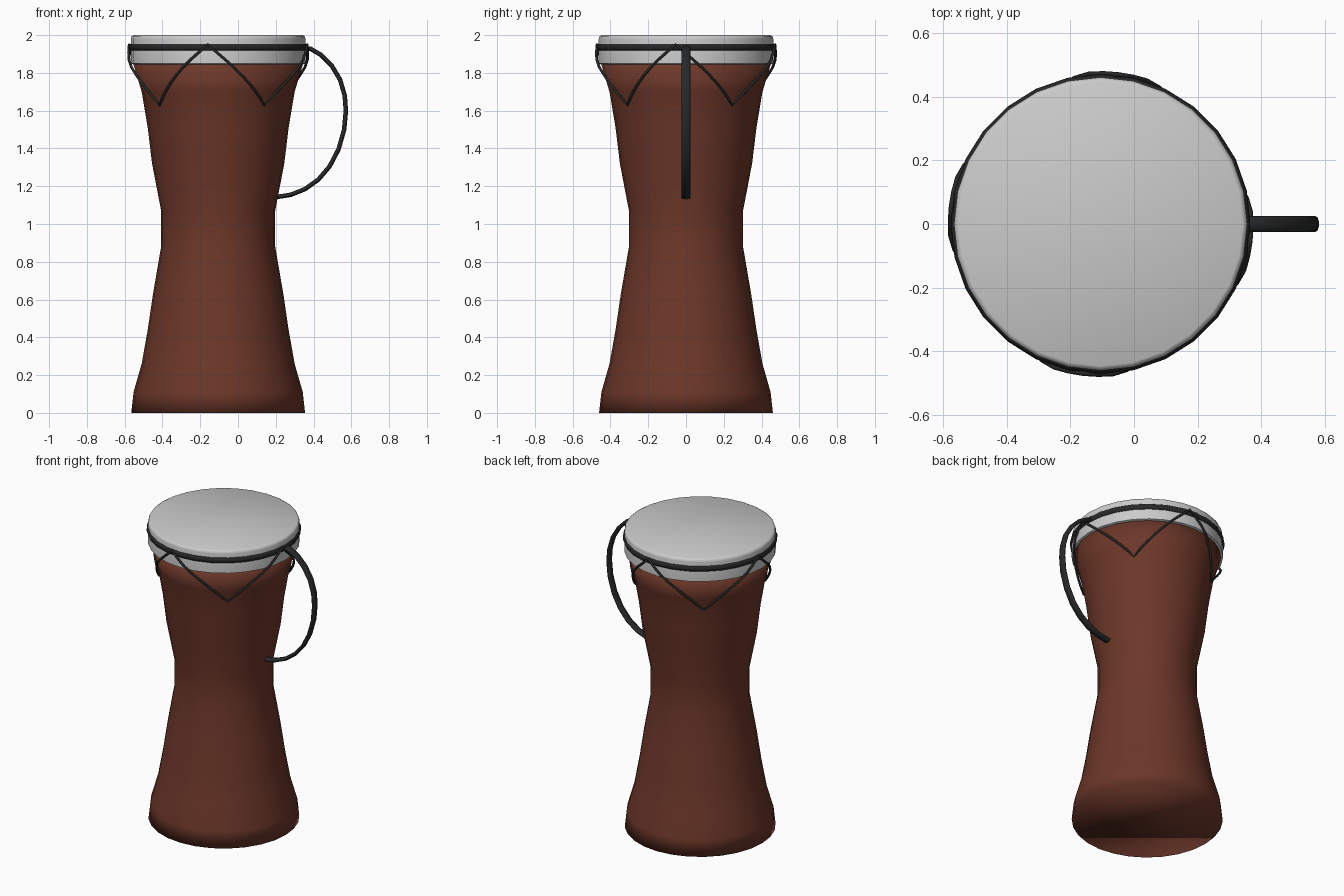
import bpy, bmesh
from math import pi, sin, cos, radians

if "Cube" in bpy.data.objects:
    bpy.data.objects.remove(bpy.data.objects["Cube"])

CX = -0.105   # drum axis
SEG = 28


def material(name, rgb):
    m = bpy.data.materials.new(name)
    m.diffuse_color = (*rgb, 1)
    m.use_nodes = True
    m.node_tree.nodes["Principled BSDF"].inputs["Base Color"].default_value = m.diffuse_color
    return m


wood = material("wood", (0.15, 0.038, 0.022))
black = material("black", (0.02, 0.021, 0.022))


def finish(name, bm, mat=None, sharp=None):
    bmesh.ops.recalc_face_normals(bm, faces=bm.faces)
    me = bpy.data.meshes.new(name)
    bm.to_mesh(me)
    bm.free()
    ob = bpy.data.objects.new(name, me)
    bpy.context.collection.objects.link(ob)
    if mat:
        me.materials.append(mat)
    me.shade_smooth()
    if sharp:
        me.set_sharp_from_angle(angle=radians(sharp))
    return ob


def skin_rings(bm, rings, closed=False, caps=True):
    """Bridge consecutive vertex rings with quads."""
    n = len(rings[0])
    pairs = list(zip(rings, rings[1:]))
    if closed:
        pairs.append((rings[-1], rings[0]))
    for a, b in pairs:
        for i in range(n):
            j = (i + 1) % n
            bm.faces.new((a[i], a[j], b[j], b[i]))
    if caps and not closed:
        bm.faces.new(rings[0])
        bm.faces.new(rings[-1])


def lathe(name, profile, mat=None, sharp=None, closed=False):
    bm = bmesh.new()
    rings = [[bm.verts.new((CX + r * cos(2 * pi * i / SEG), r * sin(2 * pi * i / SEG), z))
              for i in range(SEG)] for r, z in profile]
    skin_rings(bm, rings, closed)
    return finish(name, bm, mat, sharp)


def tube(name, points, radius, cyclic=False, mat=None):
    cu = bpy.data.curves.new(name, 'CURVE')
    cu.dimensions = '3D'
    cu.bevel_depth = radius
    cu.bevel_resolution = 1
    cu.use_fill_caps = True
    sp = cu.splines.new('POLY')
    sp.points.add(len(points) - 1)
    for p, co in zip(sp.points, points):
        p.co = (*co, 1)
    sp.use_cyclic_u = cyclic
    ob = bpy.data.objects.new(name, cu)
    bpy.context.collection.objects.link(ob)
    cu.materials.append(mat)
    return ob


# Waisted wooden shell
shell = [(0.46, 0), (0.448, 0.11), (0.405, 0.26), (0.373, 0.44), (0.345, 0.63), (0.302, 0.88),
         (0.302, 1.07), (0.35, 1.32), (0.373, 1.51), (0.405, 1.70), (0.45, 1.85)]
lathe("drum_shell", shell, wood)

# Drum skin with softened rim
lathe("drum_skin", [(0.45, 1.845), (0.462, 1.85), (0.462, 1.98), (0.458, 1.994), (0.447, 2.0)], sharp=50)

# Black hoop round the skin
lathe("hoop", [(0.448 + 0.024 * cos(a * pi / 4), 1.936 + 0.024 * sin(a * pi / 4)) for a in range(8)],
      black, closed=True)


# Zigzag lacing that hugs the skin and shell
def lace_radius(z):
    if z > 1.84:
        return 0.474
    t = (z - 1.63) / 0.21
    return 0.394 + 0.076 * t


STEPS = 8
lace = []
for k in range(8):
    z0, z1 = (1.95, 1.63) if k % 2 == 0 else (1.63, 1.95)
    for s in range(STEPS):
        t = s / STEPS
        a = radians(-96.7 + 45 * (k + t))
        z = z0 + (z1 - z0) * t
        r = lace_radius(z)
        lace.append((CX + r * cos(a), r * sin(a), z))
tube("lacing", lace, 0.0075, True, black)

# Carrying strap: flat oval section swept along an arc in the xz plane
path = [(0.34, 1.935), (0.385, 1.927), (0.44, 1.895), (0.495, 1.84), (0.54, 1.765), (0.565, 1.68),
        (0.571, 1.60), (0.562, 1.50), (0.532, 1.395), (0.485, 1.305), (0.425, 1.235),
        (0.355, 1.185), (0.28, 1.155), (0.20, 1.142)]
bm = bmesh.new()
rings = []
for i, (x, z) in enumerate(path):
    x0, z0 = path[max(i - 1, 0)]
    x1, z1 = path[min(i + 1, len(path) - 1)]
    length = ((x1 - x0) ** 2 + (z1 - z0) ** 2) ** 0.5
    nx, nz = -(z1 - z0) / length, (x1 - x0) / length
    ring = []
    for k in range(12):
        u, v = 0.012 * cos(k * pi / 6), 0.025 * sin(k * pi / 6)
        ring.append(bm.verts.new((x + nx * u, v, z + nz * u)))
    rings.append(ring)
skin_rings(bm, rings)
finish("strap", bm, black, 60)
